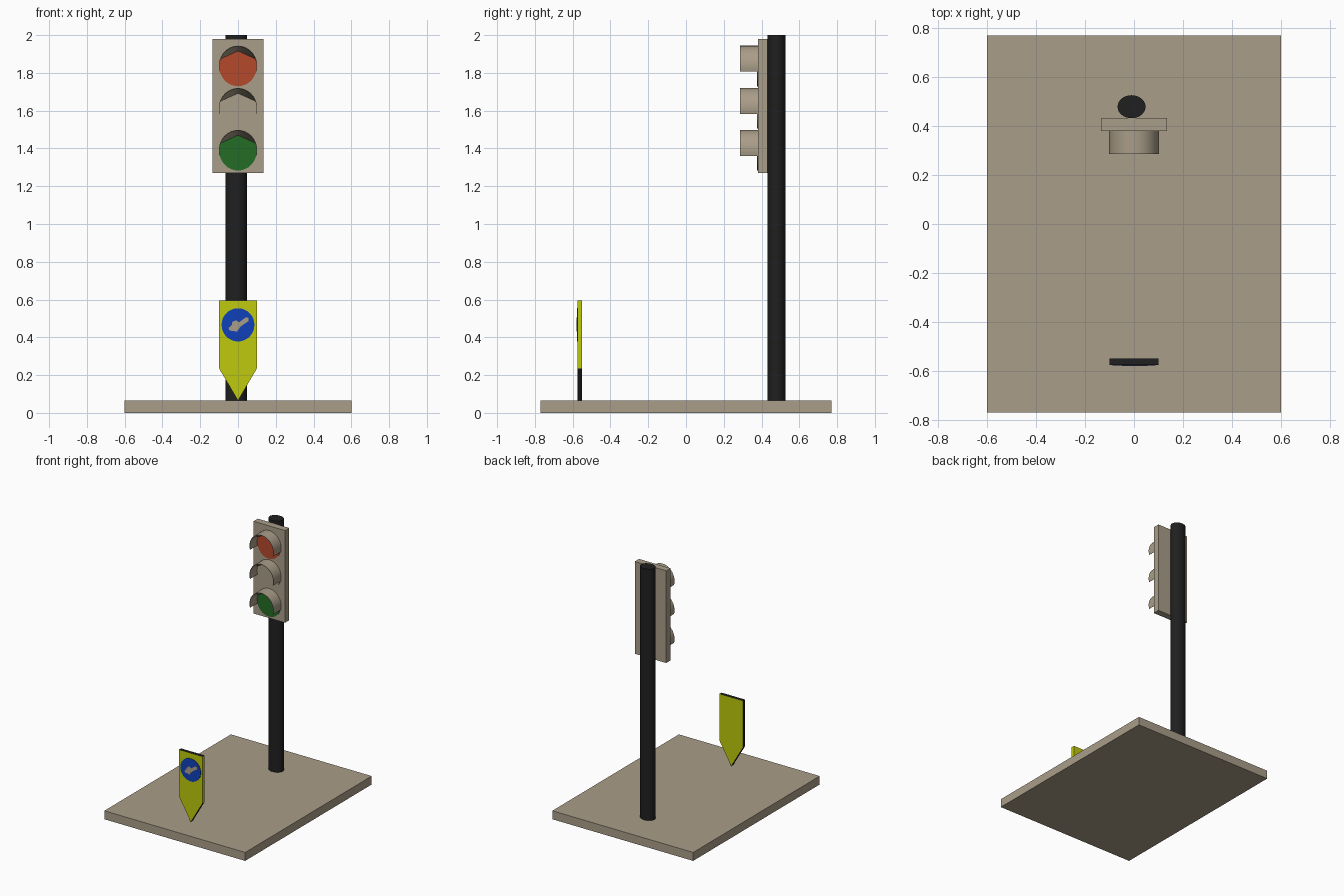
import bpy, bmesh, math

if "Cube" in bpy.data.objects:
    bpy.data.objects.remove(bpy.data.objects["Cube"])


def material(name, rgb):
    m = bpy.data.materials.new(name)
    m.diffuse_color = (*rgb, 1)
    m.use_nodes = True
    m.node_tree.nodes["Principled BSDF"].inputs["Base Color"].default_value = m.diffuse_color
    return m


TAN = material("tan", (0.40, 0.337, 0.25))
BLACK = material("black", (0.014, 0.014, 0.014))
RED = material("red", (0.46, 0.067, 0.024))
GREEN = material("green", (0.017, 0.15, 0.019))
BLUE = material("blue", (0.005, 0.053, 0.49))
YELLOW = material("yellow", (0.52, 0.59, 0.004))


def finish(name, bm, *mats):
    bmesh.ops.recalc_face_normals(bm, faces=bm.faces)
    me = bpy.data.meshes.new(name)
    bm.to_mesh(me)
    bm.free()
    ob = bpy.data.objects.new(name, me)
    bpy.context.collection.objects.link(ob)
    for m in mats:
        me.materials.append(m)
    return ob


def smooth(ob):
    bpy.context.view_layer.objects.active = ob
    ob.select_set(True)
    bpy.ops.object.shade_smooth_by_angle(angle=math.radians(30))
    ob.select_set(False)


def prism(name, pts, y0, y1, *mats, rule=None):
    """Extrude an (x, z) outline from y0 to y1."""
    bm = bmesh.new()
    face = bm.faces.new([bm.verts.new((x, y0, z)) for x, z in pts])
    ext = bmesh.ops.extrude_face_region(bm, geom=[face])["geom"]
    for v in ext:
        if isinstance(v, bmesh.types.BMVert):
            v.co.y = y1
    bmesh.ops.recalc_face_normals(bm, faces=bm.faces)
    if rule:
        for f in bm.faces:
            f.material_index = rule(f.normal)
    return finish(name, bm, *mats)


def box(name, x, z0, z1, y0, y1, mat):
    return prism(name, [(-x, z0), (x, z0), (x, z1), (-x, z1)], y0, y1, mat)


def ellipse(cz, rx, rz, n=32):
    return [(rx * math.cos(2 * math.pi * i / n), cz + rz * math.sin(2 * math.pi * i / n))
            for i in range(n)]


# Base slab
box("base", 0.6, 0, 0.065, -0.77, 0.77, TAN)

# Pole, slightly oval
bpy.ops.mesh.primitive_cylinder_add(vertices=32, radius=1, depth=1.94, location=(-0.01, 0.479, 1.03))
pole = bpy.context.object
pole.name = "pole"
pole.scale = (0.057, 0.047, 1)
bpy.ops.object.transform_apply(location=False, rotation=False, scale=True)
pole.data.materials.append(BLACK)
smooth(pole)

# Signal housing
box("signal_housing", 0.134, 1.27, 1.98, 0.38, 0.432, TAN)


def hood(name, cz):
    """Arched visor whose inner faces slope down to a peaked back edge."""
    bm = bmesh.new()
    n = 20
    rings = []
    for y, s, peaked in ((0.38, 1, False), (0.285, 1, False), (0.285, 0.975, False), (0.373, 0.97, True)):
        ring = []
        for i in range(n + 1):
            a = math.radians(-16 + 212 * i / n)
            x, z = 0.102 * s * math.cos(a), 0.108 * s * math.sin(a)
            if peaked:
                z = min(z, 0.08 - 0.45 * abs(x))
            ring.append(bm.verts.new((x, y, cz + z)))
        rings.append(ring)
    for k in range(4):
        a, b = rings[k], rings[(k + 1) % 4]
        for i in range(n):
            bm.faces.new((a[i], a[i + 1], b[i + 1], b[i]))
    for i in (0, n):
        bm.faces.new([r[i] for r in rings])
    smooth(finish(name, bm, TAN))


# Three lenses with hoods
for label, cz, mat in (("top", 1.836, RED), ("middle", 1.612, TAN), ("bottom", 1.39, GREEN)):
    prism(label + "_lens", ellipse(cz, 0.1, 0.107), 0.375, 0.381, mat)
    hood(label + "_hood", cz)

# Pointed yellow marker board: yellow faces and right side, black other edges
prism("marker_board",
      [(0, 0.065), (0.1, 0.235), (0.1, 0.595), (-0.1, 0.595), (-0.1, 0.235)],
      -0.575, -0.55, YELLOW, BLACK,
      rule=lambda n: 0 if abs(n.y) > 0.9 or n.x > 0.95 else 1)

# Blue disc and direction arrow
prism("sign_disc", ellipse(0.466, 0.087, 0.088), -0.578, -0.574, BLUE)
prism("sign_arrow",
      [(-0.05, 0.45), (-0.045, 0.436), (-0.005, 0.43), (0.012, 0.456), (0.056, 0.486),
       (0.056, 0.505), (0.04, 0.505), (0.006, 0.48), (-0.01, 0.49), (-0.03, 0.483), (-0.032, 0.465)],
      -0.58, -0.577, TAN)
